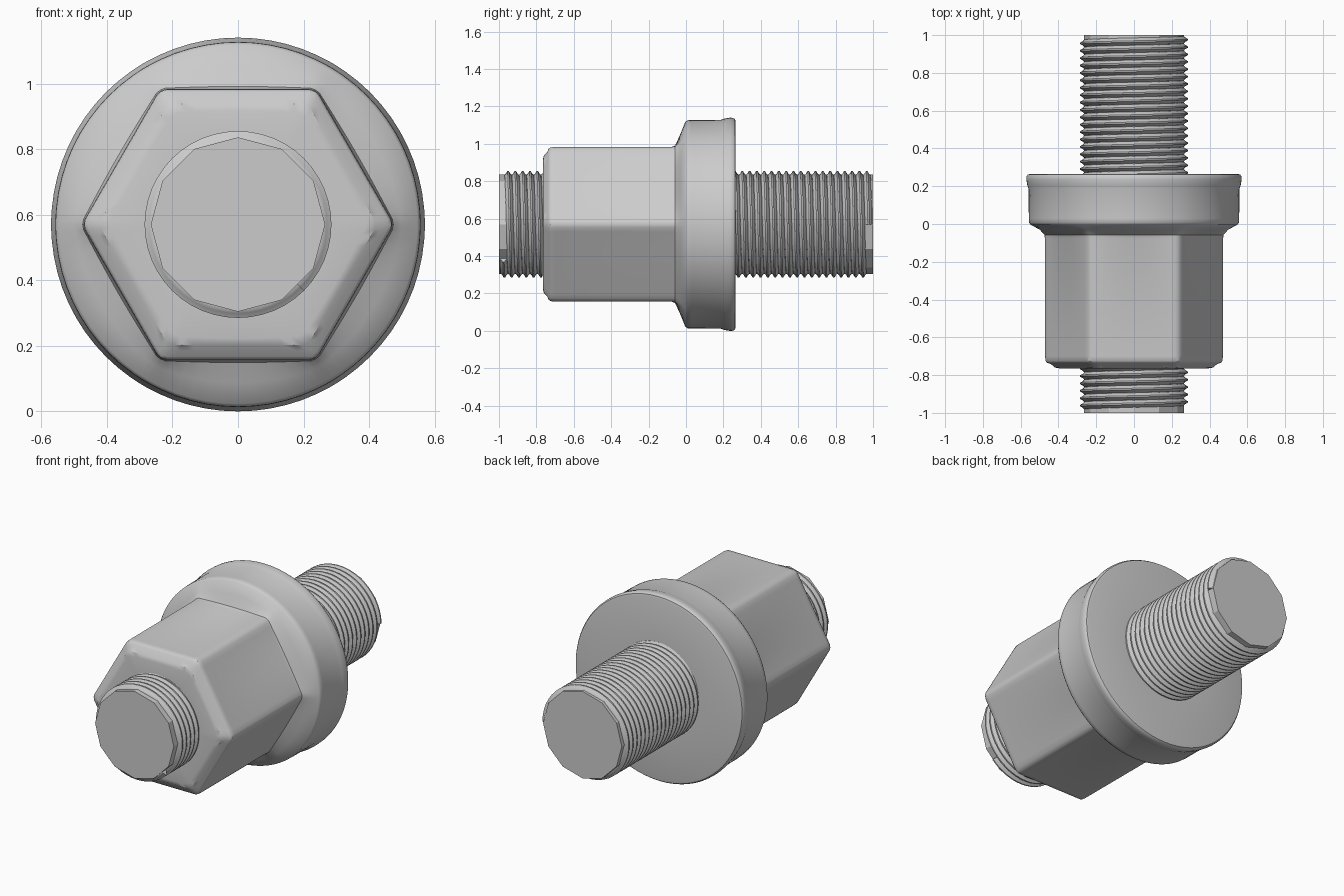
import bpy, bmesh
from math import cos, sin, radians, pi

if "Cube" in bpy.data.objects:
    bpy.data.objects.remove(bpy.data.objects["Cube"])

CZ = 0.57            # height of the common axis (runs along y)
APOTHEM = 0.413      # half the hexagon's across-flats size


def finish(name, bm, angle=None):
    bmesh.ops.recalc_face_normals(bm, faces=bm.faces)
    mesh = bpy.data.meshes.new(name)
    bm.to_mesh(mesh)
    bm.free()
    ob = bpy.data.objects.new(name, mesh)
    bpy.context.collection.objects.link(ob)
    if angle:
        bpy.ops.object.select_all(action='DESELECT')
        ob.select_set(True)
        bpy.context.view_layer.objects.active = ob
        bpy.ops.object.shade_smooth_by_angle(angle=radians(angle))
    return ob


def point(bm, r, a, y):
    return bm.verts.new((r * cos(a), y, CZ + r * sin(a)))


def bridge(bm, r1, r2, closed=True):
    n = len(r1)
    for i in range(n if closed else n - 1):
        j = (i + 1) % n
        bm.faces.new((r1[i], r1[j], r2[j], r2[i]))


def hex_radius(deg, apothem):
    # hexagon with corners on +-x, corners slightly blunted
    r = apothem / cos(radians(deg % 60 - 30))
    return min(r, apothem * 1.140)


# flanged nut: hexagonal rings that morph into a round flange
OFFSETS = (0, 2, 5, 10, 15, 20, 25, 30, 35, 40, 45, 50, 55, 58)
ANGLES = [60 * k + o for k in range(6) for o in OFFSETS]
# y, hexagon apothem, circle radius, share of circle
RINGS = [
    (-0.765, 0.3, 0.250, 1), (-0.765, 0.345, 0.36, 0.15),
    (-0.760, 0.368, 0.38, 0.0), (-0.742, 0.385, 0.4, 0.0),
    (-0.735, 0.403, 0.4, 0.0), (-0.725, 0.411, 0.4, 0.0),
    (-0.700, APOTHEM, 0.4, 0.0), (-0.075, APOTHEM + 0.001, 0.4, 0.0),
    (-0.058, 0.418, 0.45, 0.1), (-0.030, 0.450, 0.494, 0.75),
    (-0.004, 0.45, 0.547, 1), (0.008, 0.45, 0.556, 1),
    (0.030, 0.45, 0.557, 1), (0.185, 0.45, 0.558, 1),
    (0.205, 0.45, 0.565, 1), (0.235, 0.45, 0.570, 1),
    (0.252, 0.45, 0.569, 1), (0.262, 0.45, 0.562, 1),
    (0.265, 0.45, 0.550, 1), (0.265, 0.45, 0.250, 1),
]
bm = bmesh.new()
loops = []
for y, ap, rad, mix in RINGS:
    loops.append([point(bm, hex_radius(d, ap) * (1 - mix) + rad * mix, radians(d), y)
                  for d in ANGLES])
for k in range(len(loops)):
    bridge(bm, loops[k], loops[(k + 1) % len(loops)])
finish("flanged_nut", bm, 35)

# twelve-sided bolt core
bm = bmesh.new()
ends = [[point(bm, 0.266, 2 * pi * i / 12, y) for i in range(12)] for y in (-1, 1)]
bridge(bm, *ends)
for e in ends:
    bm.faces.new(e)
finish("bolt_core", bm)

# right-handed helical thread
TURNS, STEPS = 49.875, 48
PITCH = 1.952 / TURNS
PROFILE = [(-0.5, 0.250), (-0.49, 0.264), (-0.3, 0.271), (-0.1, 0.285),
           (0.1, 0.285), (0.3, 0.271), (0.49, 0.264), (0.5, 0.250)]
bm = bmesh.new()
count = round(TURNS * STEPS)
previous = None
for i in range(count + 1):
    a = radians(-45) - 2 * pi * i / STEPS
    y = -0.976 + PITCH * i / STEPS
    section = [point(bm, r, a, y + dy * PITCH) for dy, r in PROFILE]
    if previous:
        bridge(bm, previous, section, closed=False)
    if i in (0, count):
        bm.faces.new(section)
    previous = section
finish("bolt_thread", bm, 50)
